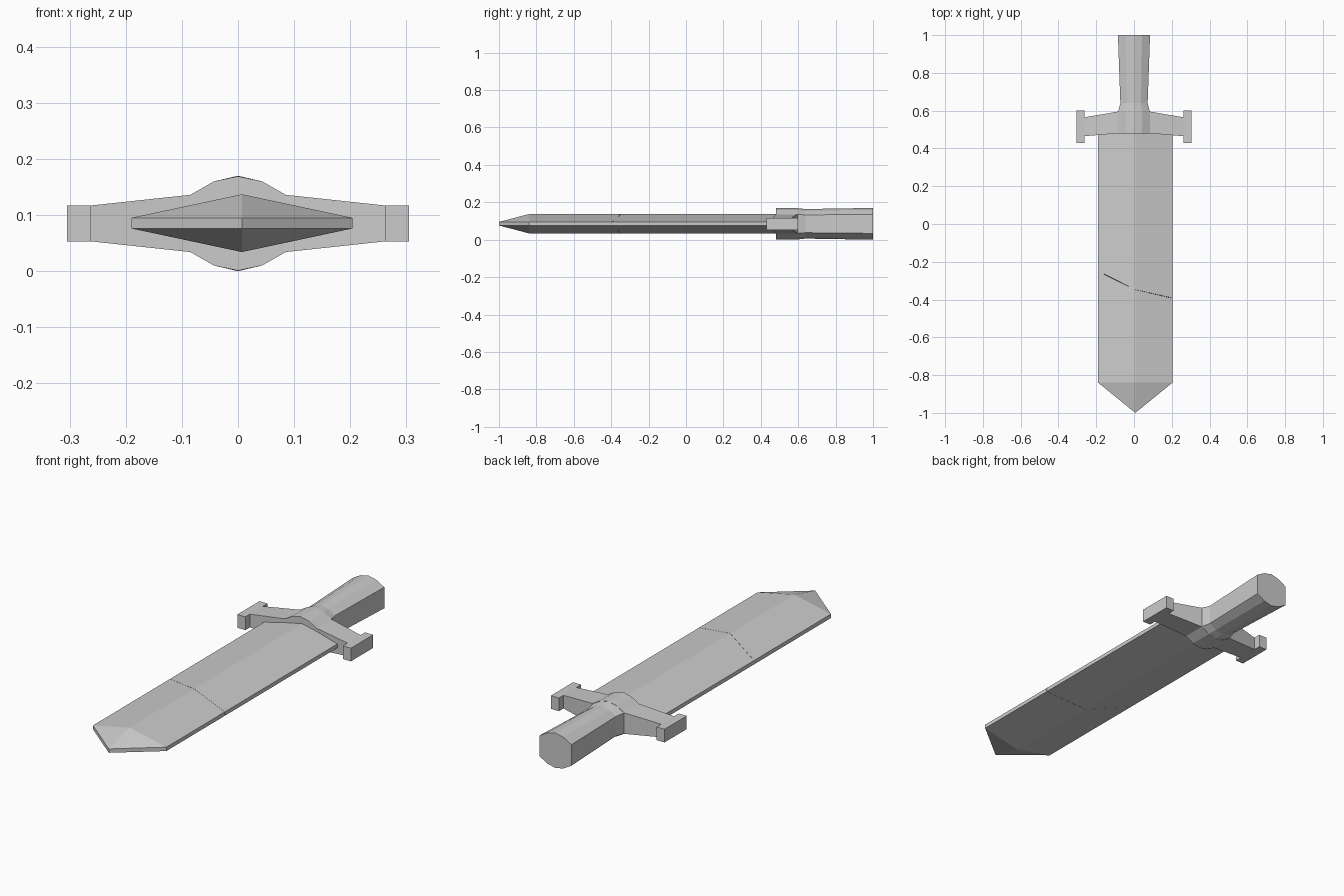
import bpy, bmesh

if "Cube" in bpy.data.objects:
    bpy.data.objects.remove(bpy.data.objects["Cube"])

ZC = 0.085  # mid height of the sword


def loft(name, rings):
    """Skin a list of equal-length closed rings and cap both ends."""
    bm = bmesh.new()
    rows = [[bm.verts.new(p) for p in ring] for ring in rings]
    n = len(rows[0])
    for a, b in zip(rows, rows[1:]):
        for i in range(n):
            j = (i + 1) % n
            bm.faces.new((a[i], a[j], b[j], b[i]))
    bm.faces.new(rows[0])
    bm.faces.new(rows[-1])
    bmesh.ops.remove_doubles(bm, verts=bm.verts, dist=1e-5)
    bmesh.ops.recalc_face_normals(bm, faces=bm.faces)
    mesh = bpy.data.meshes.new(name)
    bm.to_mesh(mesh)
    bm.free()
    obj = bpy.data.objects.new(name, mesh)
    bpy.context.collection.objects.link(obj)
    return obj


def blade_ring(y_left, y_mid, y_right):
    """Flattened hexagon cross-section of the blade."""
    l, m, r = -0.19, 0.007, 0.204
    return [(l, y_left, 0.095), (m, y_mid, 0.137), (r, y_right, 0.095),
            (r, y_right, 0.076), (m, y_mid, 0.034), (l, y_left, 0.076)]


# Blade, snapped in two along a slanted crack
crack = (-0.25, -0.347, -0.392)
gap = 0.001
loft("blade_upper", [blade_ring(0.5, 0.5, 0.5), blade_ring(*crack)])
tip = [(0.007, -1.0, z) for z in (0.095, 0.095, 0.095, 0.076, 0.076, 0.076)]
loft("blade_tip", [blade_ring(*[y - gap for y in crack]),
                   blade_ring(-0.84, -0.84, -0.84), tip])

# Crossguard: x, front y, back y, half height; mirrored about x = 0
half = [(0.305, 0.43, 0.60, 0.032), (0.262, 0.43, 0.60, 0.032),
        (0.262, 0.465, 0.565, 0.032), (0.085, 0.48, 0.595, 0.051),
        (0.043, 0.48, 0.595, 0.075)]
stations = [(-x, a, b, h) for x, a, b, h in half]
stations += [(0, 0.48, 0.595, 0.084)] + half[::-1]
loft("crossguard", [[(x, a, ZC - h), (x, b, ZC - h), (x, b, ZC + h), (x, a, ZC + h)]
                    for x, a, b, h in stations])

# Grip: eight-sided, pinched behind the guard
top = [(-0.085, 0.051), (-0.043, 0.075), (0, 0.085), (0.043, 0.075), (0.085, 0.051)]
outline = top + [(x, -z) for x, z in top[::-1]]
loft("grip", [[(x * sx, y, ZC + z * sz) for x, z in outline]
              for y, sx, sz in ((0.59, 1, 0.99), (0.64, 0.85, 0.93), (1.0, 1, 1))])
